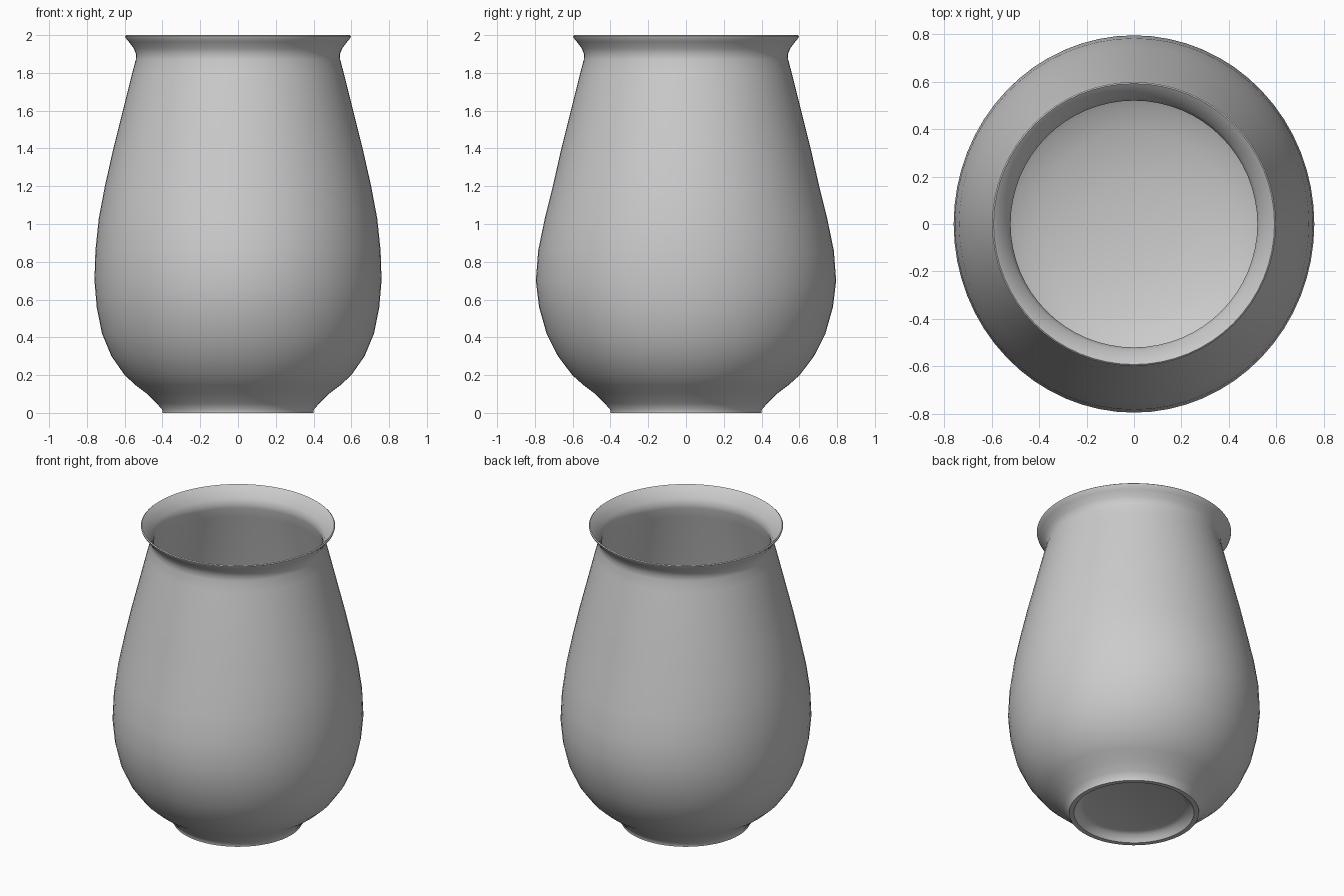
import bpy
import bmesh
import math

cube = bpy.data.objects.get("Cube")
if cube:
    bpy.data.objects.remove(cube, do_unlink=True)

# Clay colour
clay = bpy.data.materials.new("grey_clay")
clay.use_nodes = True
colour = (0.6, 0.6, 0.6, 1)
clay.diffuse_color = colour
clay.node_tree.nodes["Principled BSDF"].inputs["Base Color"].default_value = colour

WALL = 0.02
SEGMENTS = 64

# Half profile (radius, height): recessed foot, then belly, neck and lip
foot = [(0, 0.05), (0.31, 0.05), (0.34, 0.04), (0.36, 0.015), (0.37, 0), (0.4, 0)]
body = [(0.4, 0.015), (0.43, 0.05), (0.48, 0.1), (0.54, 0.145), (0.6, 0.2),
        (0.67, 0.3), (0.72, 0.42), (0.748, 0.56), (0.76, 0.7), (0.755, 0.86),
        (0.737, 1.03), (0.705, 1.2), (0.66, 1.4), (0.61, 1.6), (0.56, 1.8),
        (0.541, 1.87), (0.54, 1.9), (0.552, 1.93), (0.578, 1.965)]
lip = [(0.595, 1.985), (0.598, 1.995), (0.592, 2), (0.58, 1.99)]

# The inside follows the outside and ends in a shallow rounded floor
inside = [(r - WALL, z) for r, z in reversed(body) if z > 0.19]
floor = [(0.5, 0.155), (0.4, 0.115), (0.2, 0.085), (0, 0.075)]
profile = foot + body + lip + inside + floor


def depth_scale(z):
    """The belly is slightly deeper than it is wide."""
    t = (z - 0.7) / (0.6 if z < 0.7 else 0.53)
    return 1 + 0.046 * math.cos(t * math.pi / 2) ** 2 if abs(t) < 1 else 1


# Vase turned around the vertical axis
bm = bmesh.new()
verts = [bm.verts.new((r, 0, z)) for r, z in profile]
edges = [bm.edges.new(pair) for pair in zip(verts, verts[1:])]
bmesh.ops.spin(bm, geom=verts + edges, cent=(0, 0, 0), axis=(0, 0, 1),
               angle=2 * math.pi, steps=SEGMENTS, use_merge=True)
bmesh.ops.remove_doubles(bm, verts=bm.verts, dist=0.0005)
for v in bm.verts:
    v.co.y *= depth_scale(v.co.z)
bmesh.ops.recalc_face_normals(bm, faces=bm.faces)

mesh = bpy.data.meshes.new("vase")
bm.to_mesh(mesh)
bm.free()
mesh.materials.append(clay)
vase = bpy.data.objects.new("vase", mesh)
bpy.context.collection.objects.link(vase)

# Smooth surface with a crisp foot edge
bpy.ops.object.select_all(action="DESELECT")
vase.select_set(True)
bpy.context.view_layer.objects.active = vase
bpy.ops.object.shade_smooth_by_angle(angle=math.radians(50))
